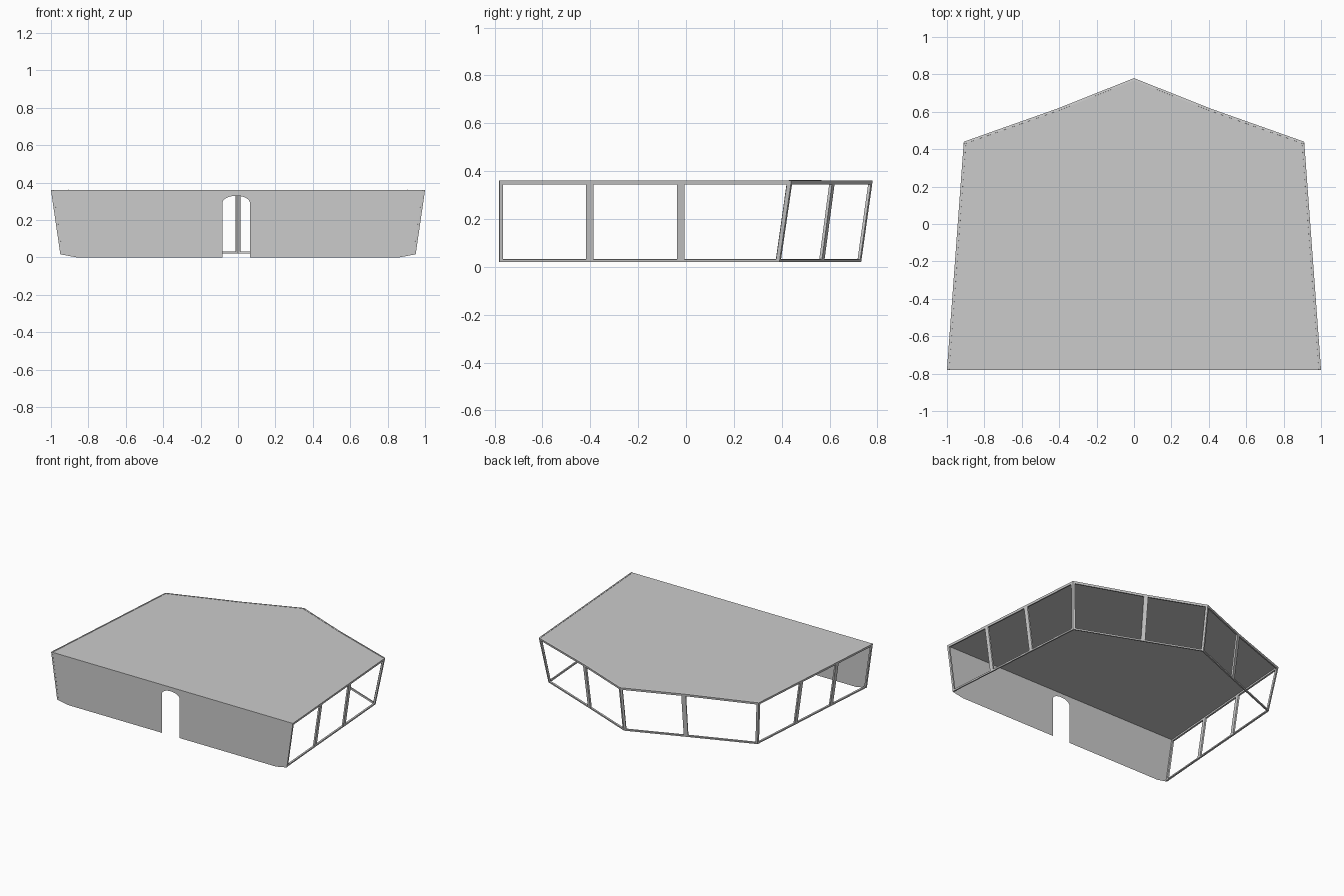
import bpy
import math
from mathutils import Vector

if "Cube" in bpy.data.objects:
    bpy.data.objects.remove(bpy.data.objects["Cube"])

TOP, SILL, FRONT = 0.36, 0.02, -0.78


def make_object(name, verts, faces):
    mesh = bpy.data.meshes.new(name)
    mesh.from_pydata(verts, [], faces)
    mesh.update()
    obj = bpy.data.objects.new(name, mesh)
    bpy.context.collection.objects.link(obj)
    return obj


# Roof sheet
right_edge = [(1, FRONT), (0.91, 0.44), (0.41, 0.617)]
outline = right_edge + [(0, 0.78)] + [(-x, y) for x, y in reversed(right_edge)]
make_object("roof", [(x, y, TOP) for x, y in outline], [range(len(outline))])

# Front wall sheet with an arched doorway slightly left of centre
door_x, door_half, spring, rise = -0.01, 0.074, 0.29, 0.04
arch = [(door_x - door_half * math.cos(math.pi * i / 16),
         spring + rise * math.sin(math.pi * i / 16)) for i in range(17)]
wall = ([(-1, TOP), (-0.95, 0.017), (-0.86, 0), (door_x - door_half, 0)] + arch +
        [(door_x + door_half, 0), (0.86, 0), (0.95, 0.017), (1, TOP)])
make_object("front_wall", [(x, FRONT, z) for x, z in wall], [range(len(wall))])


def window_frame(name, a, b, c, d, side=0.015, low=0.011, high=0.016):
    """Leaning frame: a-b along the sill, d-c along the roof edge."""
    a, b, c, d = map(Vector, (a, b, c, d))
    s = side / (b - a).length
    h = TOP - SILL
    us = [0, s, 1 - s, 1]
    vs = [0, low / h, 1 - high / h, 1]
    verts = [a.lerp(b, u).lerp(d.lerp(c, u), v) for v in vs for u in us]
    faces = [(j * 4 + i, j * 4 + i + 1, j * 4 + i + 5, j * 4 + i + 4)
             for j in range(3) for i in range(3) if (i, j) != (1, 1)]
    obj = make_object(name, verts, faces)
    solid = obj.modifiers.new("depth", 'SOLIDIFY')
    solid.thickness = 0.012
    solid.offset = -1
    mirror = obj.modifiers.new("both_sides", 'MIRROR')
    mirror.use_mirror_merge = False


# Post positions around the right half: (sill x, sill y, roof x, roof y)
posts = [(0.95, FRONT, 1, FRONT), (0.922, -0.402, 0.972, -0.402),
         (0.895, -0.022, 0.944, -0.022), (0.865, 0.39, 0.91, 0.44),
         (0.40, 0.572, 0.41, 0.617), (0, 0.732, 0, 0.78)]

# Side and back window frames, mirrored to the left
for i, (p, q) in enumerate(zip(posts, posts[1:])):
    label = f"side_window_frame_{i + 1}" if i < 3 else f"back_window_frame_{i - 2}"
    window_frame(label, (p[0], p[1], SILL), (q[0], q[1], SILL),
                 (q[2], q[3], TOP), (p[2], p[3], TOP))
